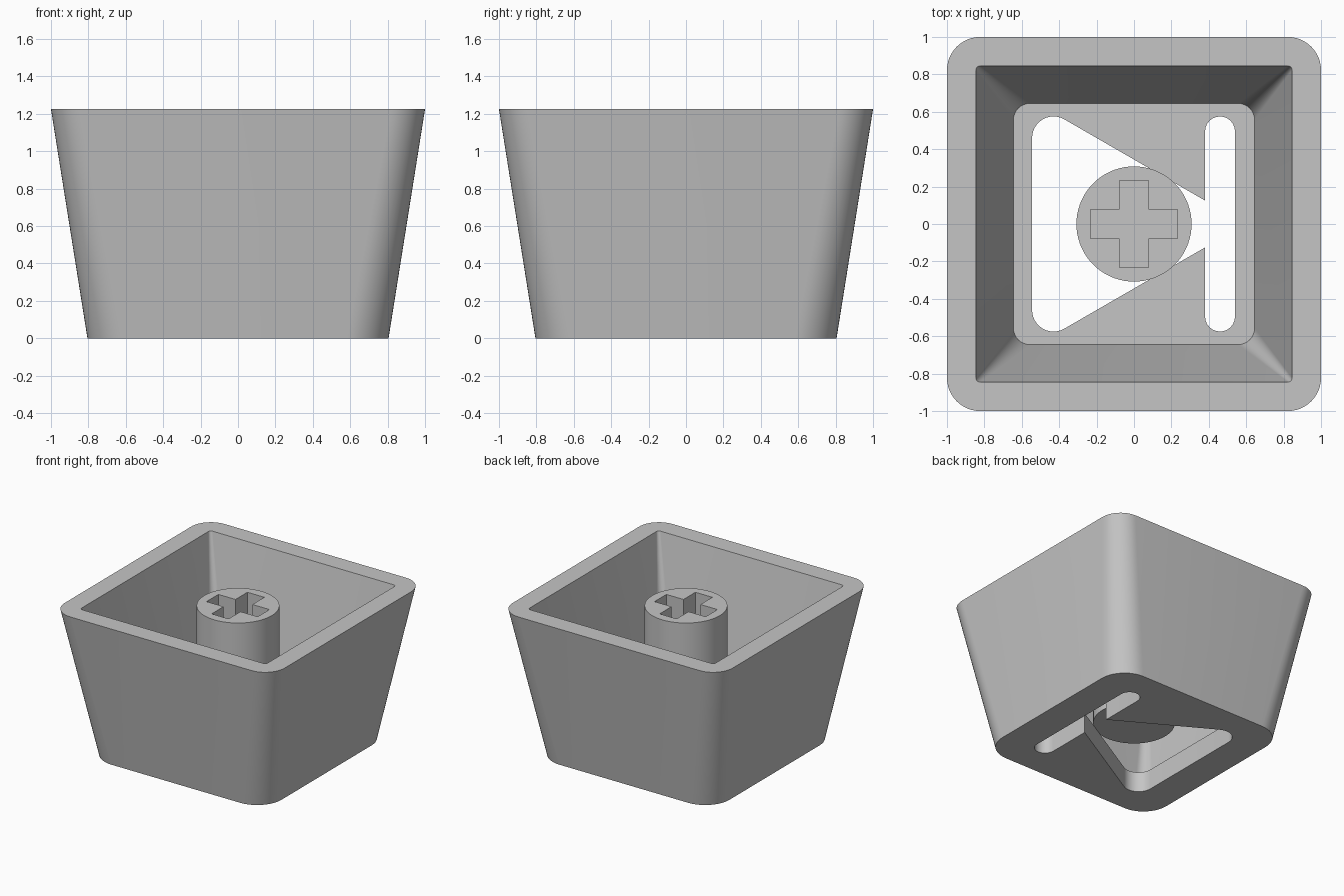
import bpy, bmesh
from math import cos, sin, radians

cube = bpy.data.objects.get("Cube")
if cube:
    bpy.data.objects.remove(cube, do_unlink=True)

HEIGHT = 1.225
FLOOR = 0.167
STEM_TOP = 1.157

grey = bpy.data.materials.new("light grey plastic")
grey.use_nodes = True
colour = (0.56, 0.56, 0.56, 1)
grey.diffuse_color = colour
grey.node_tree.nodes["Principled BSDF"].inputs["Base Color"].default_value = colour


def rounded(corners, radius, steps=12):
    """Outline around arc centres; each corner is (x, y, start angle, sweep)."""
    return [(x + radius * cos(radians(a + sweep * i / steps)),
             y + radius * sin(radians(a + sweep * i / steps)))
            for x, y, a, sweep in corners for i in range(steps + 1)]


def square(half, radius):
    c = half - radius
    return rounded([(c, c, 0, 90), (-c, c, 90, 90),
                    (-c, -c, 180, 90), (c, -c, 270, 90)], radius)


def loft(name, sections):
    """Skin a stack of (outline, z) sections and cap both ends."""
    bm = bmesh.new()
    rings = [[bm.verts.new((x, y, z)) for x, y in outline] for outline, z in sections]
    for low, high in zip(rings, rings[1:]):
        n = len(low)
        for i in range(n):
            j = (i + 1) % n
            bm.faces.new((low[i], low[j], high[j], high[i]))
    bm.faces.new(rings[0][::-1])
    bm.faces.new(rings[-1])
    bmesh.ops.recalc_face_normals(bm, faces=bm.faces)
    mesh = bpy.data.meshes.new(name)
    bm.to_mesh(mesh)
    bm.free()
    mesh.materials.append(grey)
    obj = bpy.data.objects.new(name, mesh)
    bpy.context.collection.objects.link(obj)
    return obj


def activate(obj):
    bpy.ops.object.select_all(action='DESELECT')
    obj.select_set(True)
    bpy.context.view_layer.objects.active = obj


def cut(obj, cutter):
    cutter.hide_render = True
    mod = obj.modifiers.new("cut", 'BOOLEAN')
    mod.operation = 'DIFFERENCE'
    mod.solver = 'EXACT'
    mod.object = cutter
    activate(obj)
    bpy.ops.object.modifier_apply(modifier=mod.name)
    bpy.data.objects.remove(cutter, do_unlink=True)


# Tapered shell with an open, flared cavity
shell = loft("shell", [(square(0.805, 0.222), 0), (square(1.0, 0.178), HEIGHT),
                       (square(0.845, 0.022), HEIGHT), (square(0.645, 0.089), FLOOR)])

# Rounded triangle and long slot through the floor
triangle = rounded([(0.367, 0, -60, 120), (-0.43, 0.46, 60, 120),
                    (-0.43, -0.46, 180, 120)], 0.115)
slot = rounded([(0.46, 0.495, 0, 180), (0.46, -0.495, 180, 180)], 0.08)
for outline in (triangle, slot):
    cut(shell, loft("floor_cutter", [(outline, -0.1), (outline, FLOOR + 0.1)]))

# Round stem standing on the floor, with a cross socket in its top
circle = [(0.308 * cos(radians(a)), 0.308 * sin(radians(a))) for a in range(0, 360, 5)]
stem = loft("stem", [(circle, FLOOR), (circle, STEM_TOP)])
L, W = 0.232, 0.077
quarter = [(L, -W), (L, W), (W, W)]
cross = []
for k in range(4):
    cross += quarter
    quarter = [(-y, x) for x, y in quarter]
cut(stem, loft("socket_cutter", [(cross, STEM_TOP - 0.44), (cross, STEM_TOP + 0.1)]))

# Smooth the round corners, keep the rims crisp
for obj in (shell, stem):
    activate(obj)
    bpy.ops.object.shade_smooth_by_angle(angle=radians(30))
